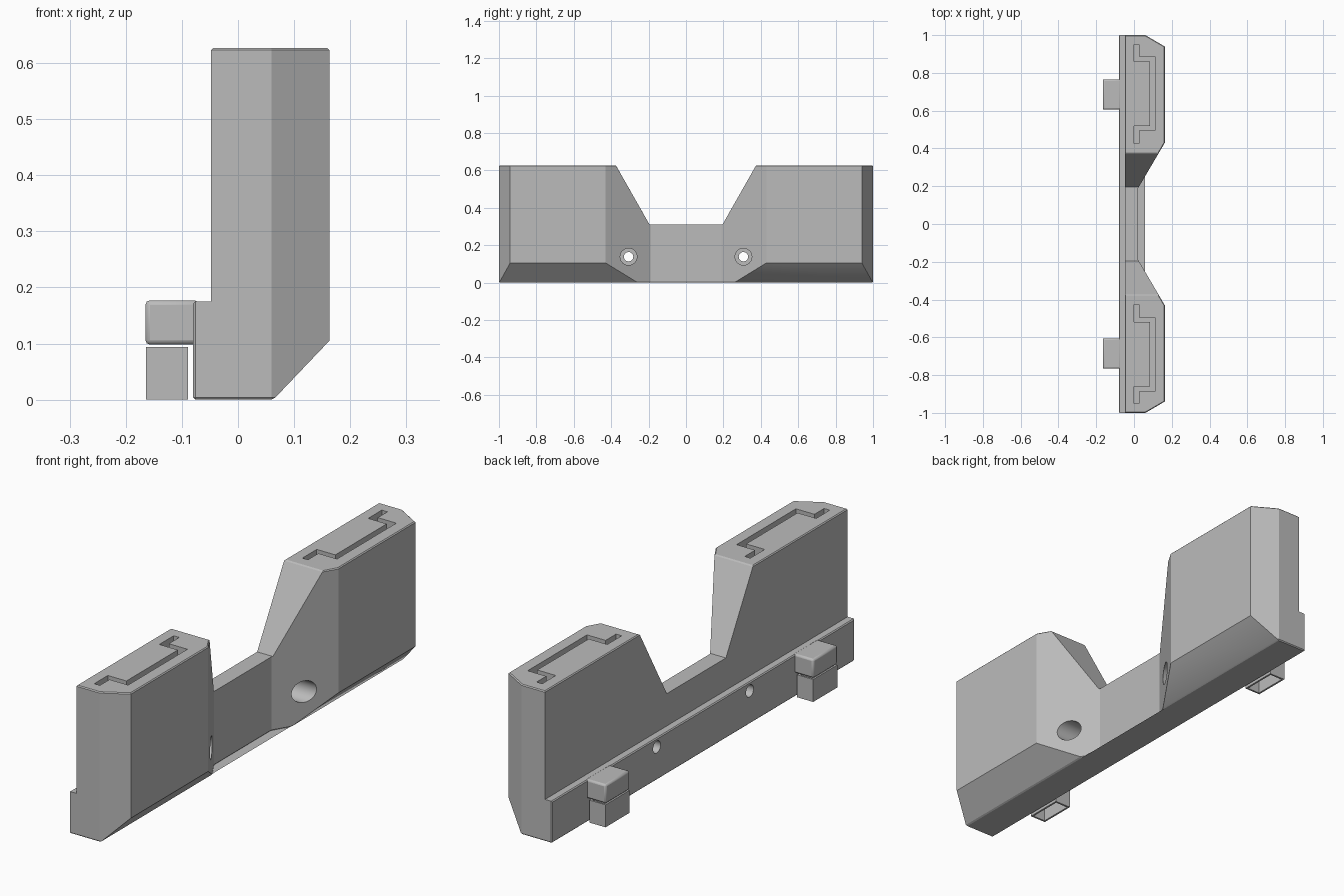
import bpy, bmesh, math
from mathutils import Vector, Matrix

cube = bpy.data.objects.get("Cube")
if cube:
    bpy.data.objects.remove(cube, do_unlink=True)

grey = bpy.data.materials.new("plain grey")
grey.use_nodes = True
grey.diffuse_color = (0.5, 0.5, 0.5, 1)
grey.node_tree.nodes["Principled BSDF"].inputs["Base Color"].default_value = (0.5, 0.5, 0.5, 1)


def make(name, bm):
    bmesh.ops.recalc_face_normals(bm, faces=bm.faces)
    me = bpy.data.meshes.new(name)
    bm.to_mesh(me)
    bm.free()
    me.materials.append(grey)
    ob = bpy.data.objects.new(name, me)
    bpy.context.collection.objects.link(ob)
    return ob


def prism(name, points, offset):
    """Extrude a closed outline of 3D points along an offset."""
    bm = bmesh.new()
    face = bm.faces.new([bm.verts.new(p) for p in points])
    new = bmesh.ops.extrude_face_region(bm, geom=[face], use_keep_orig=True)["geom"]
    bmesh.ops.translate(bm, verts=[v for v in new if isinstance(v, bmesh.types.BMVert)], vec=offset)
    return make(name, bm)


def box(name, x0, x1, y0, y1, z0, z1):
    return prism(name, [(x0, y0, z0), (x1, y0, z0), (x1, y1, z0), (x0, y1, z0)], (0, 0, z1 - z0))


def rod(name, x0, x1, y, z, radius):
    bm = bmesh.new()
    place = Matrix.Translation(((x0 + x1) / 2, y, z)) @ Matrix.Rotation(math.pi / 2, 4, 'Y')
    bmesh.ops.create_cone(bm, cap_ends=True, segments=32, radius1=radius, radius2=radius,
                          depth=x1 - x0, matrix=place)
    return make(name, bm)


def cut(target, cutter):
    mod = target.modifiers.new("cut", 'BOOLEAN')
    mod.operation, mod.solver, mod.object = 'DIFFERENCE', 'EXACT', cutter
    bpy.context.view_layer.objects.active = target
    bpy.ops.object.modifier_apply(modifier=mod.name)
    bpy.data.objects.remove(cutter, do_unlink=True)


TOP, BACK, STEP_X, STEP_Z = 0.627, -0.08, -0.048, 0.175

# Body: plan outline mirrored end to end, extruded upwards
half = [(BACK, 1), (0.06, 1), (0.163, 0.94), (0.163, 0.43), (0.022, 0.19)]
outline = half + [(x, -y) for x, y in reversed(half)]
body = prism("body", [(x, y, 0) for x, y in outline], (0, 0, TOP))

# Central notch and the step along the back
slope = (0.375 - 0.195) / (TOP - 0.31)
reach = 0.375 + 0.1 * slope
notch = [(0.195, 0.31), (reach, TOP + 0.1), (-reach, TOP + 0.1), (-0.195, 0.31)]
cut(body, prism("notch_cutter", [(-0.5, y, z) for y, z in notch], (1, 0, 0)))
cut(body, box("step_cutter", -0.5, STEP_X, -1.5, 1.5, STEP_Z, 1))

# Sloping underside and small edge bevels
bm = bmesh.new()
bm.from_mesh(body.data)
bmesh.ops.bisect_plane(bm, geom=bm.verts[:] + bm.edges[:] + bm.faces[:], dist=1e-5,
                       plane_co=(0.063, 0, 0), plane_no=Vector((0.105, 0, -0.1)).normalized(),
                       clear_outer=True)
bmesh.ops.holes_fill(bm, edges=[e for e in bm.edges if e.is_boundary], sides=0)
bmesh.ops.recalc_face_normals(bm, faces=bm.faces)
bmesh.ops.dissolve_limit(bm, angle_limit=0.01, verts=bm.verts, edges=bm.edges)


def trimmed(edge):
    on = lambda test: all(test(v.co) for v in edge.verts)
    return edge.calc_face_angle(0) > 0.2 and (
        on(lambda c: c.z > TOP - 0.001) or on(lambda c: c.z < 0.001)
        or on(lambda c: c.x < BACK + 0.001))


bmesh.ops.bevel(bm, geom=[e for e in bm.edges if trimmed(e)], offset=0.006,
                segments=1, affect='EDGES', clamp_overlap=True)
bm.to_mesh(body.data)
bm.free()

# Bracket-shaped slots in the top and stepped screw holes, at both ends
slot = [(0, 0.95), (0, 0.86), (0.086, 0.86), (0.086, 0.52), (0, 0.52), (0, 0.425),
        (0.026, 0.425), (0.026, 0.494), (0.112, 0.494), (0.112, 0.886), (0.026, 0.886), (0.026, 0.95)]
for side in (1, -1):
    cut(body, prism("slot_cutter", [(x, side * y, TOP - 0.12) for x, y in slot], (0, 0, 0.2)))
    cut(body, rod("head_cutter", 0, 0.3, side * 0.307, 0.138, 0.045))
    cut(body, rod("screw_cutter", -0.2, 0.1, side * 0.307, 0.138, 0.025))

# Rear hooks with hollow support sleeves below
parts = [body]
for side, label in ((1, "rear"), (-1, "front")):
    y0, y1 = sorted((side * 0.606, side * 0.766))
    hook = box(label + "_hook", -0.165, -0.07, y0, y1, 0.098, 0.177)
    bevel = hook.modifiers.new("rounded edges", 'BEVEL')
    bevel.width, bevel.segments = 0.008, 2
    sleeve = box(label + "_support_sleeve", -0.164, -0.089, y0, y1, 0, 0.094)
    cut(sleeve, box("sleeve_cutter", -0.156, -0.097, y0 + 0.008, y1 - 0.008, -0.1, 0.2))
    parts += [hook, sleeve]

# Smooth the round holes while keeping the flat faces crisp
bpy.ops.object.select_all(action='DESELECT')
for part in parts:
    part.select_set(True)
bpy.context.view_layer.objects.active = body
bpy.ops.object.shade_smooth_by_angle(angle=math.radians(20))
